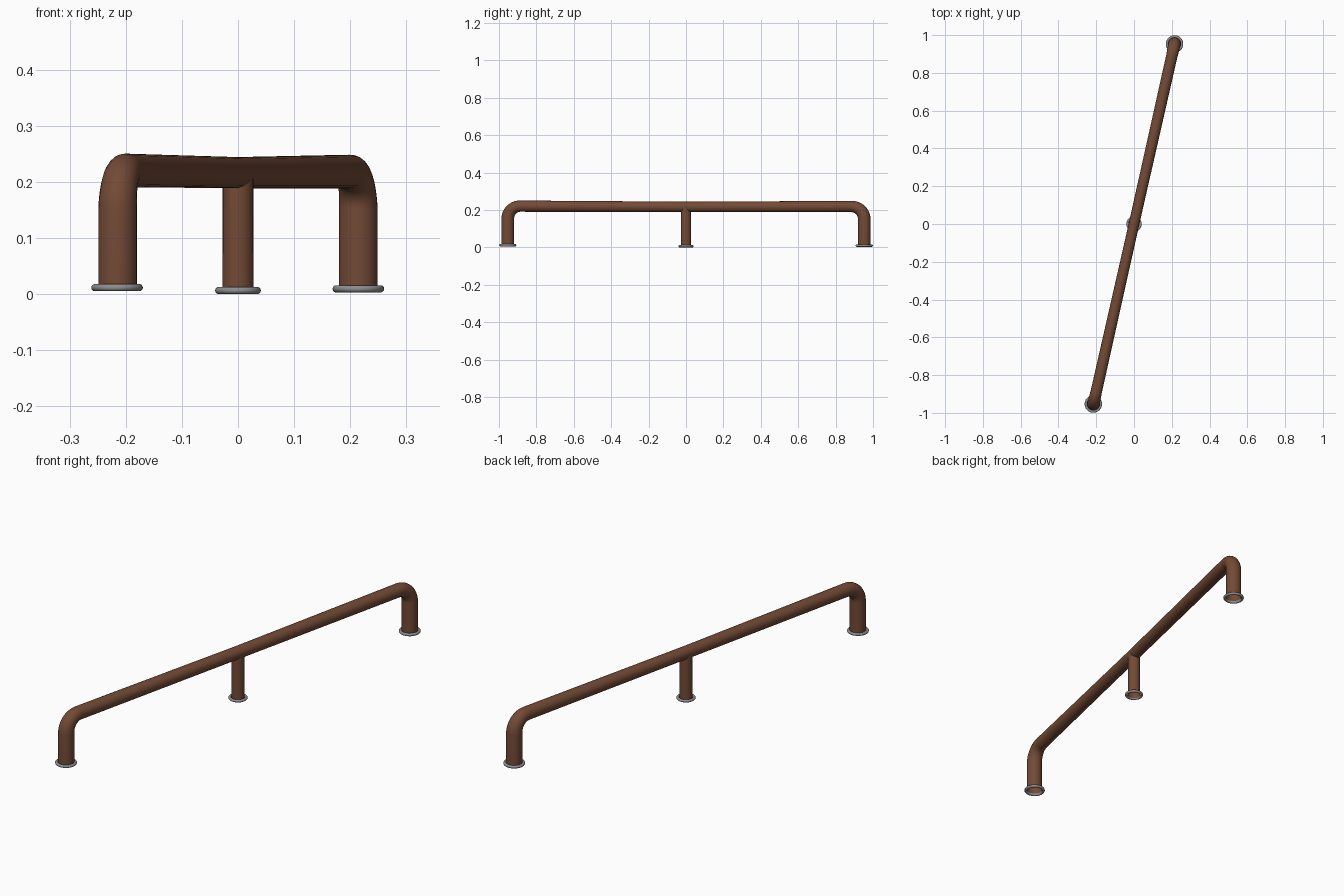
import bpy, math
from mathutils import Vector

if "Cube" in bpy.data.objects:
    bpy.data.objects.remove(bpy.data.objects["Cube"])


def material(name, rgb):
    m = bpy.data.materials.new(name)
    m.diffuse_color = (*rgb, 1)
    m.use_nodes = True
    m.node_tree.nodes["Principled BSDF"].inputs["Base Color"].default_value = m.diffuse_color
    return m


BROWN = material("rust_brown", (0.17, 0.068, 0.036))
GREY = material("steel_grey", (0.27, 0.27, 0.28))


def tube(name, points):
    """Open pipe through (position, radius) points."""
    cu = bpy.data.curves.new(name, 'CURVE')
    cu.dimensions = '3D'
    cu.bevel_depth = 1.0
    cu.bevel_resolution = 10
    sp = cu.splines.new('POLY')
    sp.points.add(len(points) - 1)
    for p, (co, r) in zip(sp.points, points):
        p.co = (*co, 1)
        p.radius = r
    ob = bpy.data.objects.new(name, cu)
    bpy.context.collection.objects.link(ob)
    bpy.ops.object.select_all(action='DESELECT')
    ob.select_set(True)
    bpy.context.view_layer.objects.active = ob
    bpy.ops.object.convert(target='MESH')
    ob = bpy.context.object
    ob.name = name
    ob.data.materials.clear()
    ob.data.materials.append(BROWN)
    bpy.ops.object.shade_smooth_by_angle(angle=math.radians(60))


def ring(name, loc, major, minor):
    bpy.ops.mesh.primitive_torus_add(location=loc, major_radius=major, minor_radius=minor,
                                     major_segments=40, minor_segments=14)
    ob = bpy.context.object
    ob.name = name
    ob.data.materials.append(GREY)
    bpy.ops.object.shade_smooth_by_angle(angle=math.radians(60))


# Bent rail: leg, rounded corner, bar, rounded corner, leg
FOOT = Vector((0.2145, 0.953, 0))
ALONG = FOOT.normalized()
BEND, LEG_R, BAR_R, STEPS = 0.068, 0.0345, 0.030, 10


def leg_and_bend(sign, foot_z, top_z):
    base = FOOT * sign
    inward = -ALONG * sign
    pts = [(base + Vector((0, 0, foot_z)), LEG_R)]
    for i in range(STEPS + 1):
        a = math.pi / 2 * i / STEPS
        pos = base + inward * BEND * (1 - math.cos(a))
        pos.z = top_z - BEND * (1 - math.sin(a))
        pts.append((pos, LEG_R + (BAR_R - LEG_R) * i / STEPS))
    return pts


rail = leg_and_bend(-1, 0.010, 0.2205)
rail.append((Vector((0, 0, 0.2165)), 0.0278))
rail += reversed(leg_and_bend(1, 0.008, 0.2185))
tube("bent_rail", rail)

# Middle support post
tube("middle_post", [(Vector((0, 0, 0.005)), 0.0278), (Vector((0, 0, 0.212)), 0.0272)])

# Metal collars round the feet
ring("front_foot_ring", (-FOOT.x - 0.001, -FOOT.y, 0.0115), 0.0395, 0.0065)
ring("back_foot_ring", (FOOT.x, FOOT.y, 0.0095), 0.0395, 0.0065)
ring("middle_foot_ring", (0, 0, 0.0065), 0.0345, 0.0062)
